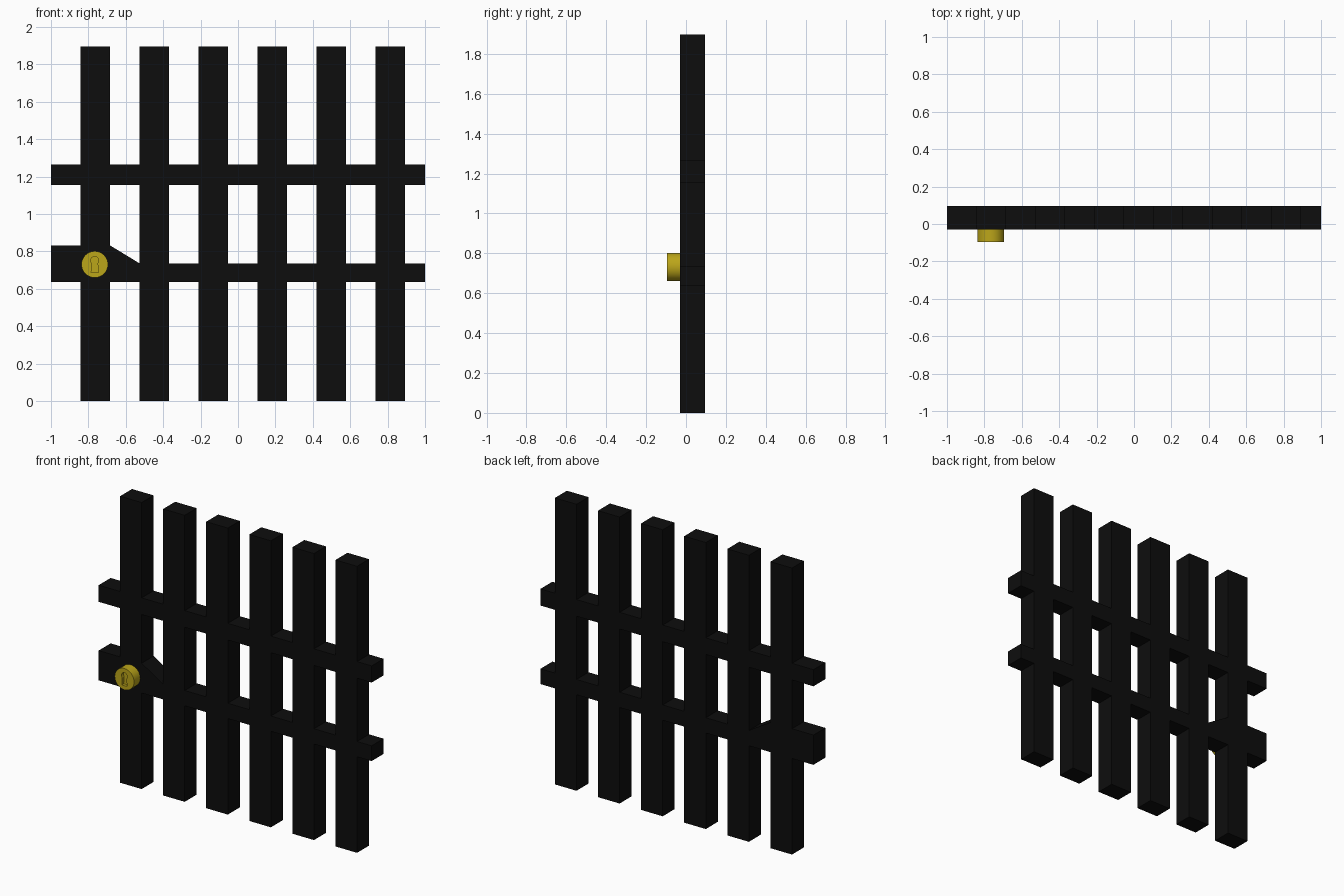
import bpy, bmesh, math
from mathutils import Vector

if "Cube" in bpy.data.objects:
    bpy.data.objects.remove(bpy.data.objects["Cube"])

Y_FRONT, Y_BACK, Y_LOCK = -0.03, 0.095, -0.095


def material(name, color):
    m = bpy.data.materials.new(name)
    m.diffuse_color = color
    m.use_nodes = True
    m.node_tree.nodes["Principled BSDF"].inputs["Base Color"].default_value = m.diffuse_color
    return m


def make_object(name, bm, mat):
    bmesh.ops.recalc_face_normals(bm, faces=bm.faces)
    mesh = bpy.data.meshes.new(name)
    bm.to_mesh(mesh)
    bm.free()
    mesh.materials.append(mat)
    obj = bpy.data.objects.new(name, mesh)
    bpy.context.collection.objects.link(obj)
    return obj


def extrude_profiles(name, polygons, y0, y1, mat):
    """Weld flat (x, z) polygons together and thicken them along y."""
    bm = bmesh.new()
    for poly in polygons:
        bm.faces.new([bm.verts.new((x, y0, z)) for x, z in poly])
    bmesh.ops.remove_doubles(bm, verts=bm.verts, dist=1e-5)
    result = bmesh.ops.extrude_face_region(bm, geom=bm.faces[:], use_keep_orig=True)
    moved = [g for g in result["geom"] if isinstance(g, bmesh.types.BMVert)]
    bmesh.ops.translate(bm, verts=moved, vec=Vector((0, y1 - y0, 0)))
    return make_object(name, bm, mat)


black = material("black_metal", (0.004, 0.004, 0.004, 1))
gold = material("gold_metal", (0.5, 0.38, 0.01, 1))

# Gate: six bars and two flush rails laid out on a grid
xs = [-1.0]
for i in range(6):
    centre = -0.764 + 0.3157 * i
    xs += [centre - 0.079, centre + 0.079]
xs.append(1.0)
zs = [0, 0.636, 0.737, 0.833, 1.156, 1.266, 1.897]
RAIL_ROWS, PLATE_ROW = (1, 4), 2

cells = []
for c in range(len(xs) - 1):
    for r in range(len(zs) - 1):
        is_bar = c % 2 == 1
        is_plate = c == 0 and r == PLATE_ROW
        if is_bar or r in RAIL_ROWS or is_plate:
            cells.append([(xs[c], zs[r]), (xs[c + 1], zs[r]),
                          (xs[c + 1], zs[r + 1]), (xs[c], zs[r + 1])])
# Sloped end of the lock plate
cells.append([(xs[2], zs[2]), (xs[3], zs[2]), (xs[2], zs[3])])
extrude_profiles("gate_bars", cells, Y_FRONT, Y_BACK, black)

# Lock cylinder
LX, LZ = -0.766, 0.731
ring = [(LX + 0.071 * math.cos(math.tau * i / 32),
         LZ + 0.071 * math.sin(math.tau * i / 32)) for i in range(32)]
lock = extrude_profiles("lock_cylinder", [ring], Y_LOCK, Y_FRONT, gold)

# Keyhole cutter: round top over a tapered slot
hole = [(LX + 0.022 * math.cos(math.radians(a)), LZ + 0.021 + 0.022 * math.sin(math.radians(a)))
        for a in range(-45, 226, 30)]
hole += [(LX - 0.019, LZ - 0.043), (LX + 0.019, LZ - 0.043)]
cutter = extrude_profiles("keyhole_cutter", [hole], Y_LOCK - 0.02, Y_LOCK + 0.02, gold)
cutter.hide_render = True
cutter.hide_set(True)
cut = lock.modifiers.new("keyhole", "BOOLEAN")
cut.operation, cut.object, cut.solver = "DIFFERENCE", cutter, "EXACT"

# Smooth the lock's round side
bpy.context.view_layer.objects.active = lock
lock.select_set(True)
bpy.ops.object.modifier_apply(modifier="keyhole")
bpy.ops.object.shade_smooth_by_angle(angle=math.radians(30))
bpy.data.objects.remove(cutter)
